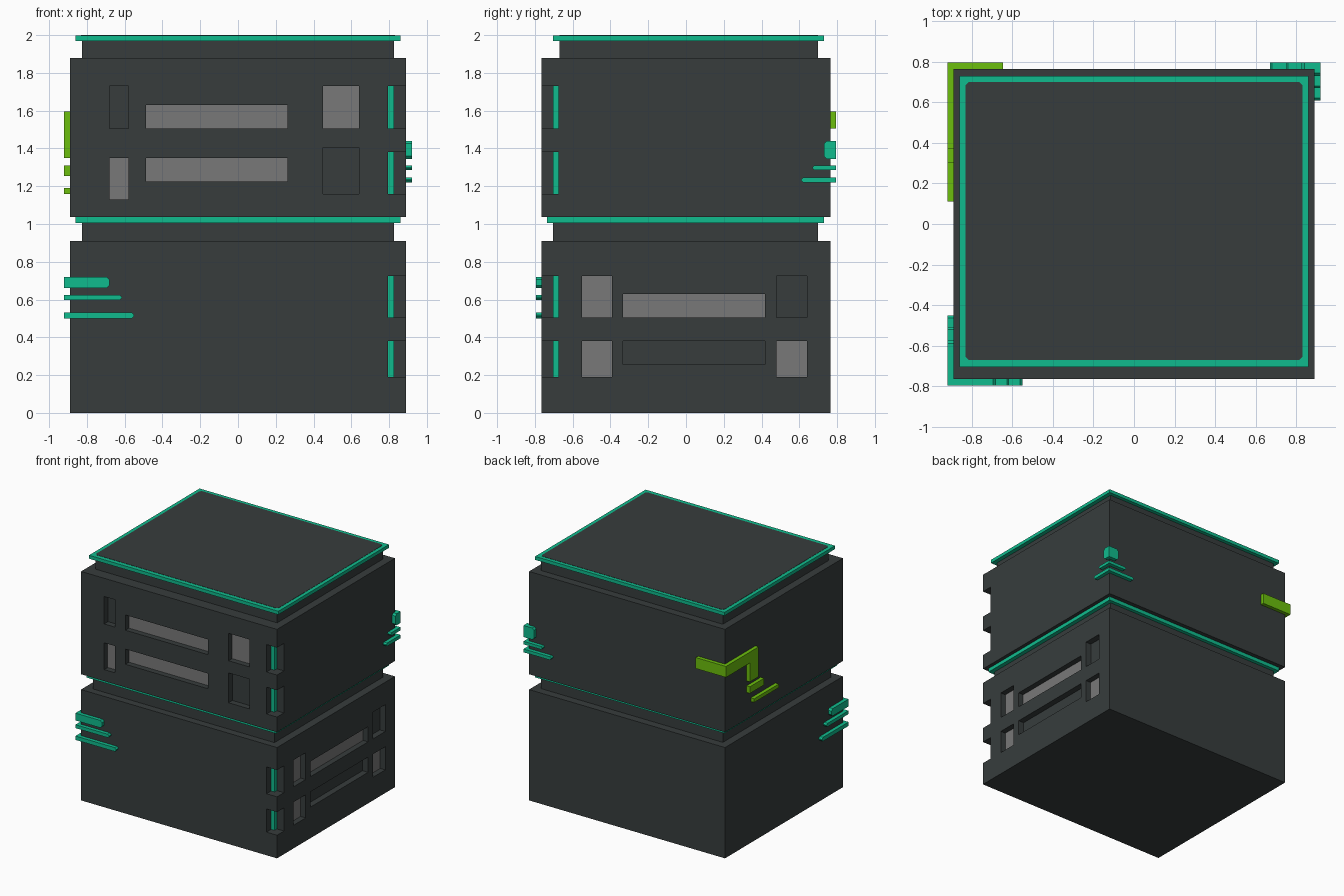
import bpy, bmesh
from mathutils import Vector

if "Cube" in bpy.data.objects:
    bpy.data.objects.remove(bpy.data.objects["Cube"], do_unlink=True)


def material(name, rgb):
    m = bpy.data.materials.new(name)
    m.use_nodes = True
    m.diffuse_color = (*rgb, 1)
    m.node_tree.nodes["Principled BSDF"].inputs["Base Color"].default_value = (*rgb, 1)
    return m


DARK = material("charcoal", (0.038, 0.046, 0.046))
TEAL = material("teal", (0.005, 0.50, 0.27))
LIME = material("lime", (0.15, 0.52, 0.004))
GREY = material("panel grey", (0.19, 0.19, 0.19))


def add_box(bm, x, y, z):
    """Box from (min, max) ranges."""
    vs = bmesh.ops.create_cube(bm, size=1)["verts"]
    for v in vs:
        v.co = Vector([(r[0] + r[1]) / 2 + c * (r[1] - r[0]) for c, r in zip(v.co, (x, y, z))])
    return vs


def add_prism(bm, points, offset):
    """Extrude a flat outline by an offset."""
    face = bm.faces.new([bm.verts.new(p) for p in points])
    new = bmesh.ops.extrude_face_region(bm, geom=[face])["geom"]
    bmesh.ops.translate(bm, vec=offset, verts=[g for g in new if isinstance(g, bmesh.types.BMVert)])


def finish(name, bm, mat):
    bmesh.ops.recalc_face_normals(bm, faces=bm.faces)
    me = bpy.data.meshes.new(name)
    bm.to_mesh(me)
    bm.free()
    me.materials.append(mat)
    ob = bpy.data.objects.new(name, me)
    bpy.context.scene.collection.objects.link(ob)
    return ob


def boxes(name, mat, *ranges):
    bm = bmesh.new()
    for r in ranges:
        add_box(bm, *r)
    return finish(name, bm, mat)


def cut(ob, ranges):
    """Subtract boxes from an object."""
    cutter = boxes("cutter", DARK, *ranges)
    cutter.hide_render = True
    mod = ob.modifiers.new("recesses", "BOOLEAN")
    mod.operation, mod.solver, mod.object = "DIFFERENCE", "EXACT", cutter
    bpy.context.view_layer.objects.active = ob
    bpy.ops.object.modifier_apply(modifier=mod.name)
    bpy.data.objects.remove(cutter, do_unlink=True)


W, D = 0.89, 0.765      # body half width and half depth
DEPTH = 0.05            # window recess depth
OUT = 0.03              # how far the corner trims stand out

# (start, end, bottom, top, grey panel?)
front_windows = [
    (-0.68, -0.58, 1.505, 1.73, False), (-0.487, 0.263, 1.505, 1.63, True),
    (0.45, 0.64, 1.505, 1.73, True), (-0.68, -0.58, 1.13, 1.35, True),
    (-0.487, 0.263, 1.225, 1.35, True), (0.45, 0.64, 1.16, 1.405, False)]
side_windows = [
    (-0.55, -0.393, 0.505, 0.725, True), (-0.333, 0.417, 0.505, 0.63, True),
    (0.48, 0.64, 0.505, 0.725, False), (-0.55, -0.393, 0.19, 0.38, True),
    (-0.333, 0.417, 0.255, 0.38, False), (0.48, 0.64, 0.19, 0.38, True)]
notches = {"upper": [(1.505, 1.73), (1.16, 1.38)], "lower": [(0.505, 0.725), (0.19, 0.38)]}

front_cuts = [((a, b), (-D - 0.1, -D + DEPTH), (c, d)) for a, b, c, d, _ in front_windows]
side_cuts = [((W - DEPTH, W + 0.1), (a, b), (c, d)) for a, b, c, d, _ in side_windows]

# Two stacked bodies with window recesses and open corner notches
for level, z, cuts in (("lower", (0, 0.91), side_cuts), ("upper", (1.036, 1.88), front_cuts)):
    body = boxes(level + "_body", DARK, ((-W, W), (-D, D), z))
    corner = [((0.795, W + 0.1), (-D - 0.1, -0.675), n) for n in notches[level]]
    cut(body, cuts + corner)
    # Glowing post in each notch
    boxes(level + "_corner_posts", TEAL,
          *[((0.795, 0.825), (-0.705, -0.675), n) for n in notches[level]])

# Grey panels at the back of the recesses
boxes("front_panels", GREY, *[((a, b), (-D + DEPTH - 0.004, -D + DEPTH + 0.002), (c, d))
                              for a, b, c, d, grey in front_windows if grey])
boxes("side_panels", GREY, *[((W - DEPTH - 0.002, W - DEPTH + 0.004), (a, b), (c, d))
                             for a, b, c, d, grey in side_windows if grey])

# Recessed necks and the trim plate between the bodies
boxes("lower_neck", DARK, ((-0.825, 0.825), (-0.705, 0.70), (0.91, 1.005)))
boxes("middle_trim", TEAL, ((-0.86, 0.86), (-0.735, 0.73), (1.005, 1.036)))
boxes("upper_neck", DARK, ((-0.825, 0.825), (-0.67, 0.70), (1.88, 1.97)))
boxes("top_trim", TEAL, ((-0.86, 0.86), (-0.705, 0.73), (1.97, 1.998)))

# Dark lid with clipped corners set in the top trim
x, y0, y1, c = 0.83, -0.67, 0.70, 0.015
lid = [(-x + c, y0), (x - c, y0), (x, y0 + c), (x, y1 - c),
       (x - c, y1), (-x + c, y1), (-x, y1 - c), (-x, y0 + c)]
bm = bmesh.new()
add_prism(bm, [(px, py, 1.99) for px, py in lid], (0, 0, 0.01))
finish("top_lid", bm, DARK)


def corner_trim(name, sx, sy, bars):
    """Bars wrapped round a body corner; each is (x end, y end, bottom, top)."""
    bm = bmesh.new()
    for xe, ye, z0, z1 in bars:
        c = min(0.015, (z1 - z0) * 0.4)
        for along_x, end, s, start in ((True, xe, sx, sx * (W + OUT)), (False, ye, sy, sy * D)):
            tip = end + s * c
            prof = [(start, z0), (tip, z0), (end, z0 + c), (end, z1 - c), (tip, z1), (start, z1)]
            if along_x:
                add_prism(bm, [(u, sy * D, z) for u, z in prof], (0, sy * OUT, 0))
            else:
                add_prism(bm, [(sx * W, u, z) for u, z in prof], (sx * OUT, 0, 0))
    finish(name, bm, TEAL)


# Teal stripes round the front right and back left corners
corner_trim("front_corner_stripes", -1, -1, [
    (-0.68, -0.575, 0.66, 0.72), (-0.615, -0.51, 0.597, 0.625), (-0.55, -0.45, 0.50, 0.532)])
corner_trim("back_corner_stripes", 1, 1, [
    (0.825, 0.73, 1.345, 1.44), (0.75, 0.67, 1.285, 1.31), (0.67, 0.61, 1.22, 1.247)])

# Lime bracket round the back right corner, dropping down the side, with two dashes
side_x = (-W - OUT, -W)
bm = bmesh.new()
add_box(bm, (-W - OUT, -0.645), (D, D + OUT), (1.505, 1.595))
hook = [(D, 1.595), (0.37, 1.595), (0.37, 1.35), (0.485, 1.35), (0.485, 1.505), (D, 1.505)]
add_prism(bm, [(-W, y, z) for y, z in hook], (-OUT, 0, 0))
add_box(bm, side_x, (0.30, 0.485), (1.255, 1.31))
add_box(bm, side_x, (0.11, 0.43), (1.16, 1.19))
finish("lime_bracket", bm, LIME)
